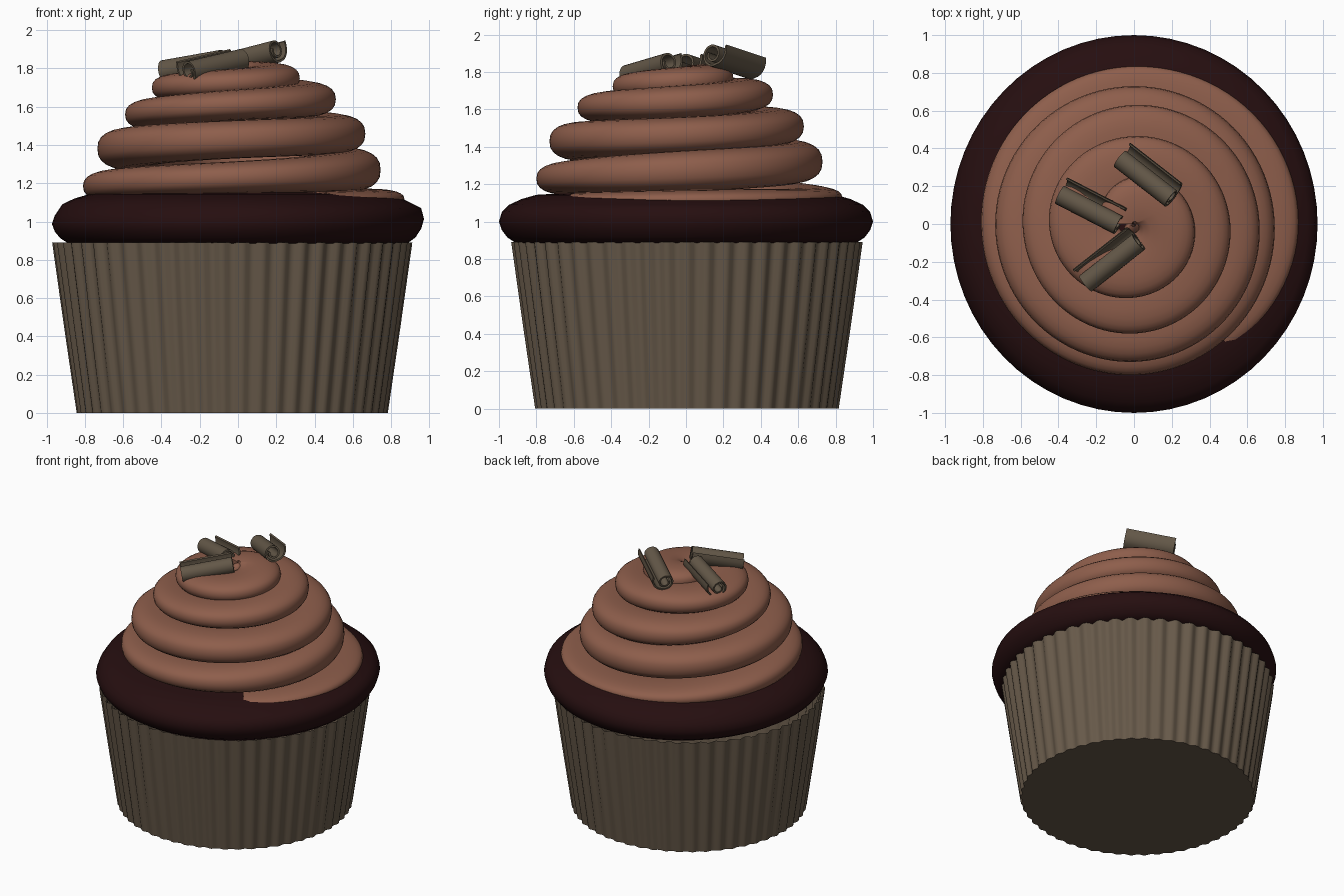
import bpy, math
from mathutils import Vector

if "Cube" in bpy.data.objects:
    bpy.data.objects.remove(bpy.data.objects["Cube"])

TAU = 2 * math.pi


def material(name, rgb):
    m = bpy.data.materials.new(name)
    m.diffuse_color = (*rgb, 1)
    m.use_nodes = True
    m.node_tree.nodes["Principled BSDF"].inputs["Base Color"].default_value = m.diffuse_color
    return m


PAPER = material("paper brown", (0.135, 0.100, 0.067))
SPONGE = material("dark chocolate sponge", (0.019, 0.0045, 0.005))
CREAM = material("chocolate cream", (0.27, 0.112, 0.071))
CURL = material("chocolate curl brown", (0.125, 0.096, 0.064))


def build(name, rings, mat, closed=True, caps=(True, True), angle=40):
    """Skin a list of equally long vertex rings."""
    n = len(rings[0])
    verts = [v for ring in rings for v in ring]
    faces = []
    for i in range(len(rings) - 1):
        for j in range(n if closed else n - 1):
            k = (j + 1) % n
            faces.append((i * n + j, i * n + k, (i + 1) * n + k, (i + 1) * n + j))
    if caps[0]:
        faces.append(tuple(reversed(range(n))))
    if caps[1]:
        faces.append(tuple(range(len(verts) - n, len(verts))))
    me = bpy.data.meshes.new(name)
    me.from_pydata([tuple(v) for v in verts], [], faces)
    me.materials.append(mat)
    ob = bpy.data.objects.new(name, me)
    bpy.context.collection.objects.link(ob)
    bpy.ops.object.select_all(action='DESELECT')
    ob.select_set(True)
    bpy.context.view_layer.objects.active = ob
    bpy.ops.object.shade_smooth_by_angle(angle=math.radians(angle))
    return ob


# Pleated paper wrapper
PLEATS, STEPS = 54, 6
rings = []
for z, radius, depth in ((0, 0.805, 0.008), (0.45, 0.868, 0.011), (0.89, 0.927, 0.014)):
    ring = []
    for i in range(PLEATS * STEPS):
        a = TAU * i / (PLEATS * STEPS)
        r = radius + depth * math.cos(PLEATS * a)
        ring.append((r * math.cos(a) - 0.03, r * math.sin(a) + 0.005, z))
    rings.append(ring)
build("wrapper", rings, PAPER, caps=(True, False))

# Sponge rim bulging over the wrapper, slightly tilted
profile = [(0.80, 0.90), (0.91, 0.885), (0.955, 0.915), (0.985, 0.955), (1.0, 1.0),
           (0.985, 1.05), (0.945, 1.09), (0.88, 1.12), (0.80, 1.143), (0.60, 1.155)]
rings = []
for r, z in profile:
    ring = []
    for i in range(64):
        a = TAU * i / 64
        tilt = 0.012 * math.cos(a) * max(0, z - 0.89) / 0.1 if z < 1.06 else 0
        ring.append((0.972 * r * math.cos(a), r * math.sin(a), z + tilt))
    rings.append(ring)
build("sponge", rings, SPONGE, angle=60)

# Piped cream spiral: outer radius, centre height, half height per quarter turn from -90 degrees
SPIRAL = [(0.80, 1.10, 0.05), (0.87, 1.115, 0.055), (0.835, 1.13, 0.055), (0.81, 1.185, 0.08),
          (0.80, 1.23, 0.085), (0.745, 1.27, 0.11), (0.73, 1.32, 0.11), (0.735, 1.38, 0.105),
          (0.73, 1.43, 0.10), (0.665, 1.46, 0.10), (0.63, 1.51, 0.095), (0.59, 1.56, 0.08),
          (0.58, 1.61, 0.08), (0.51, 1.64, 0.09), (0.465, 1.68, 0.085), (0.45, 1.70, 0.075),
          (0.39, 1.725, 0.075), (0.32, 1.75, 0.08), (0.25, 1.765, 0.075), (0.18, 1.775, 0.06)]


def catmull(t):
    i = min(int(t), len(SPIRAL) - 2)
    f = t - i
    p = [SPIRAL[min(max(i + d, 0), len(SPIRAL) - 1)] for d in (-1, 0, 1, 2)]
    return [0.5 * (2 * b + (c - a) * f + (2 * a - 5 * b + 4 * c - d) * f * f
                   + (3 * b - a - 3 * c + d) * f ** 3) for a, b, c, d in zip(*p)]


def rounded(v, power=0.8):
    return math.copysign(abs(v) ** power, v)


rings = []
COUNT = 440
for s in range(COUNT + 1):
    t = 0.42 + (len(SPIRAL) - 1.42) * s / COUNT
    r, z, h = catmull(t)
    a = (t - 1) * math.pi / 2
    w = min(0.18, 0.6 * r)
    ring = []
    for i in range(24):
        b = TAU * i / 24
        rr = r - w + w * rounded(math.cos(b))
        ring.append((rr * math.cos(a), rr * math.sin(a), z + h * rounded(math.sin(b))))
    rings.append(ring)
build("cream_swirl", rings, CREAM, angle=60)


# Rolled chocolate curls: a thick spiral sheet swept along an axis
def curl(name, start, end):
    start, end = Vector(start), Vector(end)
    axis = (end - start).normalized()
    side = Vector((0, 0, 1)).cross(axis).normalized()
    up = axis.cross(side)
    inner, outer = [], []
    for i in range(41):
        f = i / 40
        a = math.radians(-560 + 590 * f)
        r = 0.026 + 0.042 * f + 0.03 * max(0, f - 0.85) / 0.15
        for line, rad in ((inner, r - 0.006), (outer, r + 0.006)):
            line.append(side * rad * math.cos(a) + up * rad * math.sin(a))
    loop = outer + inner[::-1]
    ob = build(name, [[p + start for p in loop], [p + end for p in loop]], CURL)
    return ob


curl("curl_back", (-0.07, 0.35, 1.825), (0.20, 0.14, 1.895))
curl("curl_left", (-0.39, 0.16, 1.79), (-0.08, 0.0, 1.845))
curl("curl_front", (-0.26, -0.31, 1.785), (0.02, -0.09, 1.85))
